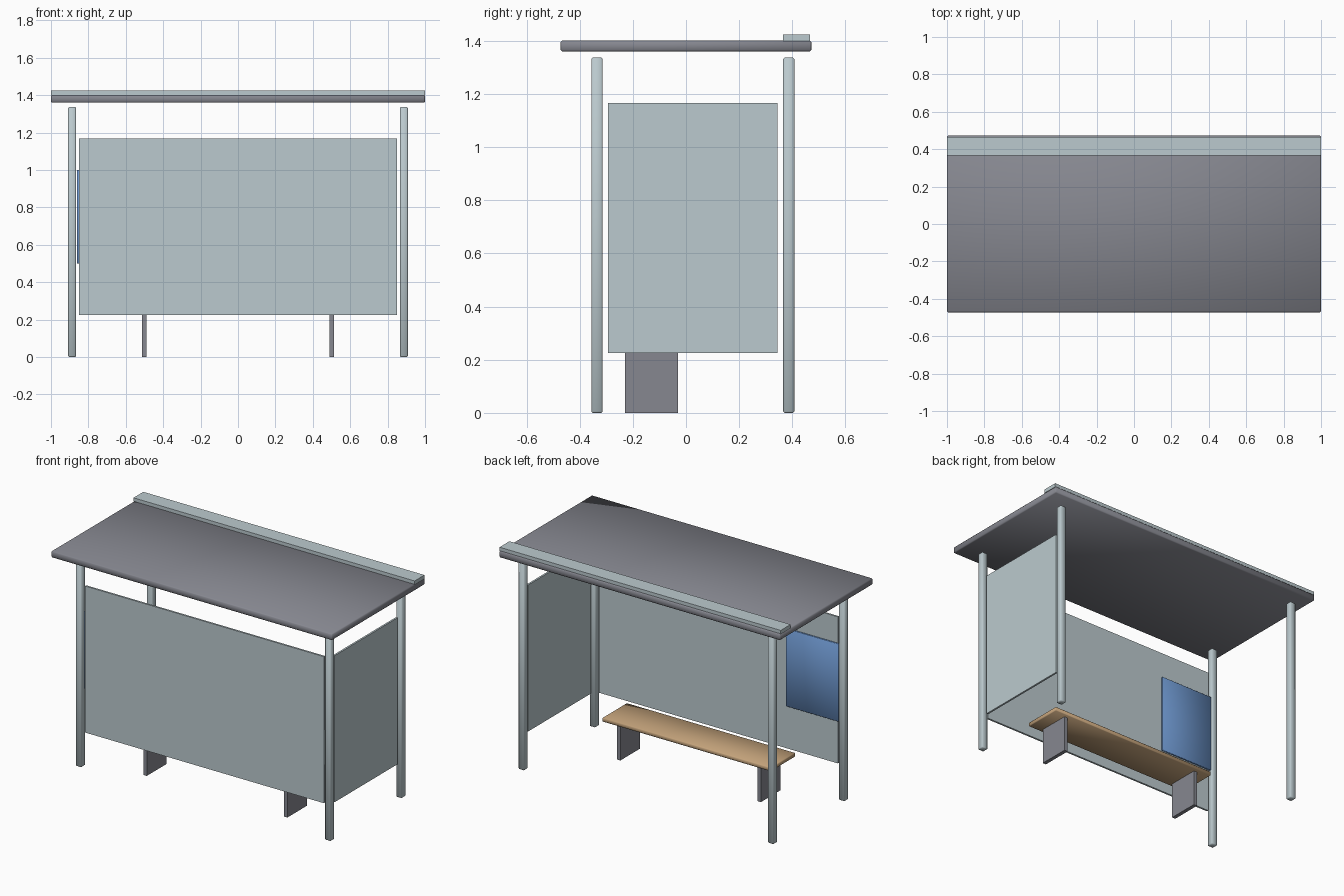
import bpy

cube = bpy.data.objects.get("Cube")
if cube:
    bpy.data.objects.remove(cube, do_unlink=True)


def material(name, rgb):
    m = bpy.data.materials.new(name)
    m.use_nodes = True
    m.diffuse_color = (*rgb, 1)
    m.node_tree.nodes["Principled BSDF"].inputs["Base Color"].default_value = (*rgb, 1)
    return m


pale = material("pale grey blue", (0.50, 0.59, 0.62))
dark = material("dark grey", (0.24, 0.245, 0.28))
blue = material("blue", (0.15, 0.30, 0.60))
wood = material("tan wood", (0.56, 0.37, 0.20))


def box(name, low, high, mat, bevel=0.0):
    """Axis-aligned box between two corners, optionally softened."""
    bpy.ops.mesh.primitive_cube_add(
        size=1, location=[(a + b) / 2 for a, b in zip(low, high)])
    ob = bpy.context.object
    ob.name = name
    ob.scale = [b - a for a, b in zip(low, high)]
    bpy.ops.object.transform_apply(location=False, rotation=False, scale=True)
    ob.data.materials.append(mat)
    if bevel:
        mod = ob.modifiers.new("Soft edges", "BEVEL")
        mod.width = bevel
        mod.segments = 1
        bpy.ops.object.shade_smooth()
    return ob


# Four corner posts
POST_X, FRONT_Y, BACK_Y, HALF = 0.887, -0.335, 0.387, 0.021
for row, y in (("front", FRONT_Y), ("back", BACK_Y)):
    for side, x in (("left", POST_X), ("right", -POST_X)):
        box(f"{row}_{side}_post", (x - HALF, y - HALF, 0),
            (x + HALF, y + HALF, 1.337), pale, 0.005)

# Wall panels between the posts
THIN = 0.006
box("front_panel", (-0.85, FRONT_Y - THIN, 0.225),
    (0.85, FRONT_Y + THIN, 1.167), pale)
box("left_side_panel", (POST_X - THIN, -0.293, 0.225),
    (POST_X + THIN, 0.345, 1.167), pale)

# Notice board on the inside of the front panel
box("notice_board", (-0.862, FRONT_Y + THIN, 0.5),
    (-0.487, FRONT_Y + 0.018, 1.0), blue, 0.002)

# Roof slab and the raised strip along its back edge
box("roof", (-1, -0.472, 1.36), (1, 0.472, 1.402), dark, 0.006)
box("roof_strip", (-1, 0.366, 1.40), (1, 0.466, 1.424), pale)

# Bench
box("bench_seat", (-0.6, -0.255, 0.229), (0.6, -0.005, 0.255), wood, 0.004)
for side, x in (("left", 0.5), ("right", -0.5)):
    box(f"bench_{side}_leg", (x - 0.012, -0.23, 0), (x + 0.012, -0.03, 0.231), dark)
